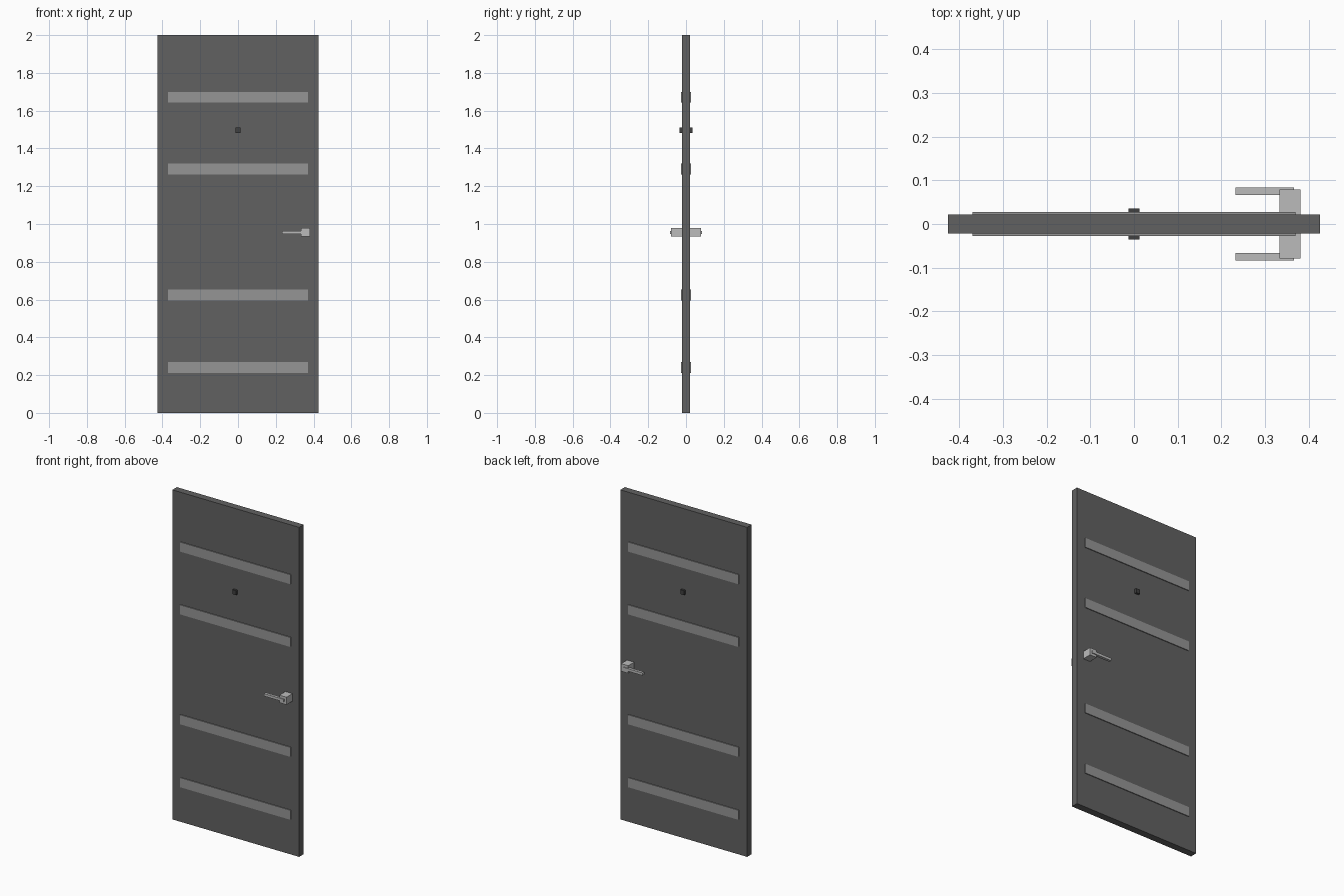
import bpy

if "Cube" in bpy.data.objects:
    bpy.data.objects.remove(bpy.data.objects["Cube"])


def paint(name, value):
    mat = bpy.data.materials.new(name)
    mat.diffuse_color = (value, value, value, 1)
    mat.use_nodes = True
    mat.node_tree.nodes["Principled BSDF"].inputs["Base Color"].default_value = mat.diffuse_color
    return mat


DARK = paint("dark_grey", 0.12)
MID = paint("mid_grey", 0.3)
LIGHT = paint("light_grey", 0.5)
BLACK = paint("near_black", 0.05)


def box(name, x, y, z, mat):
    """Box from (min, max) ranges on each axis."""
    ranges = (x, y, z)
    bpy.ops.mesh.primitive_cube_add(size=1, location=[(a + b) / 2 for a, b in ranges])
    ob = bpy.context.object
    ob.name = name
    ob.scale = [b - a for a, b in ranges]
    bpy.ops.object.transform_apply(location=False, rotation=False, scale=True)
    ob.data.materials.append(mat)
    return ob


# Door slab
box("door_slab", (-0.426, 0.426), (-0.0217, 0.0217), (0, 2), DARK)

# Parts repeated on the front and back faces
for side, s in (("front", -1), ("back", 1)):
    def out(a, b):
        return tuple(sorted((s * a, s * b)))

    # Raised horizontal strips
    for i, z in enumerate((0.241, 0.623, 1.29, 1.671)):
        box(f"{side}_strip_{i + 1}", (-0.37, 0.37), out(0.018, 0.027),
            (z - 0.029, z + 0.029), MID)

    # Peephole
    box(f"{side}_peephole", (-0.013, 0.013), out(0.018, 0.0355),
        (1.483, 1.51), BLACK)

    # Handle: mounting block and lever
    box(f"{side}_handle_block", (0.333, 0.381), out(0.018, 0.079),
        (0.933, 0.979), LIGHT)
    box(f"{side}_handle_lever", (0.233, 0.366), out(0.067, 0.084),
        (0.948, 0.964), LIGHT)
